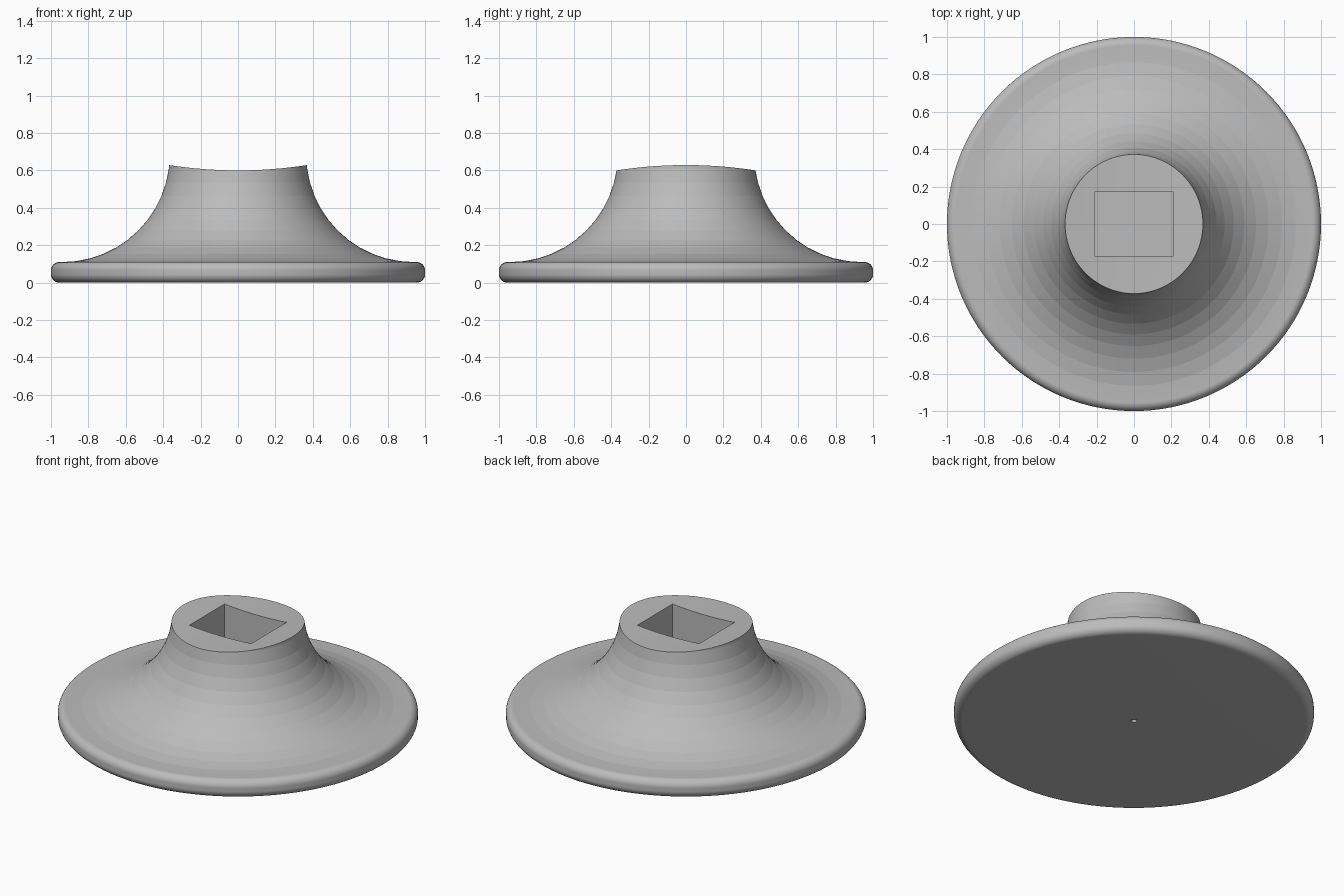
import bpy
import bmesh
import math
from mathutils import Matrix

cube = bpy.data.objects.get("Cube")
if cube:
    bpy.data.objects.remove(cube, do_unlink=True)

SIDES = 128
RIM_R, RIM_BEVEL, RIM_TOP = 1.0, 0.045, 0.11
FLARE_R, FLARE_X = 0.575, 0.94
SADDLE_R, SADDLE_Z = 2.4, 0.6

grey = bpy.data.materials.new("plain grey")
grey.use_nodes = True
colour = (0.5, 0.5, 0.5, 1)
grey.diffuse_color = colour
grey.node_tree.nodes["Principled BSDF"].inputs["Base Color"].default_value = colour


def make_object(name, bm):
    mesh = bpy.data.meshes.new(name)
    bmesh.ops.recalc_face_normals(bm, faces=bm.faces)
    bm.to_mesh(mesh)
    bm.free()
    mesh.materials.append(grey)
    obj = bpy.data.objects.new(name, mesh)
    bpy.context.collection.objects.link(obj)
    return obj


def arc(cx, cz, radius, start, end, steps):
    angles = [math.radians(start + (end - start) * i / steps) for i in range(steps + 1)]
    return [(cx + radius * math.cos(a), cz + radius * math.sin(a)) for a in angles]


def lathe(name, profile):
    bm = bmesh.new()
    rings = []
    for r, z in profile:
        rings.append([bm.verts.new((r * math.cos(a), r * math.sin(a), z))
                      for a in (math.tau * i / SIDES for i in range(SIDES))])
    for low, high in zip(rings, rings[1:]):
        for i in range(SIDES):
            j = (i + 1) % SIDES
            bm.faces.new((low[i], low[j], high[j], high[i]))
    bm.faces.new(rings[0][::-1])
    bm.faces.new(rings[-1])
    return make_object(name, bm)


def cut(target, cutter):
    mod = target.modifiers.new("cut", "BOOLEAN")
    mod.operation = "DIFFERENCE"
    mod.solver = "EXACT"
    mod.object = cutter
    bpy.context.view_layer.objects.active = target
    bpy.ops.object.modifier_apply(modifier=mod.name)
    bpy.data.objects.remove(cutter, do_unlink=True)


# Rounded disc and flared neck as one turned body
edge = RIM_R - RIM_BEVEL
profile = arc(edge, RIM_BEVEL, RIM_BEVEL, -90, 0, 20)
profile += arc(edge, RIM_TOP - RIM_BEVEL, RIM_BEVEL, 0, 90, 20)
profile += arc(FLARE_X, RIM_TOP + FLARE_R, FLARE_R, 270, 180, 12)
body = lathe("flared_base", profile)

# Saddle-shaped top, hollowed along the y axis
bm = bmesh.new()
bmesh.ops.create_cone(bm, cap_ends=True, segments=256, radius1=SADDLE_R,
                      radius2=SADDLE_R, depth=3,
                      matrix=Matrix.Translation((0, 0, SADDLE_Z + SADDLE_R))
                      @ Matrix.Rotation(math.pi / 2, 4, "X"))
cut(body, make_object("saddle_cutter", bm))

# Rectangular socket
bm = bmesh.new()
bmesh.ops.create_cube(bm, size=1, matrix=Matrix.Translation((0, 0, RIM_TOP + 0.4))
                      @ Matrix.Diagonal((0.42, 0.34, 0.8, 1)))
cut(body, make_object("socket_cutter", bm))

# Small centring dimple underneath
bm = bmesh.new()
bmesh.ops.create_cone(bm, cap_ends=True, segments=24, radius1=0.03, radius2=0.005,
                      depth=0.04)
cut(body, make_object("dimple_cutter", bm))

bpy.ops.object.select_all(action="DESELECT")
body.select_set(True)
bpy.context.view_layer.objects.active = body
bpy.ops.object.shade_smooth_by_angle(angle=math.radians(6))
